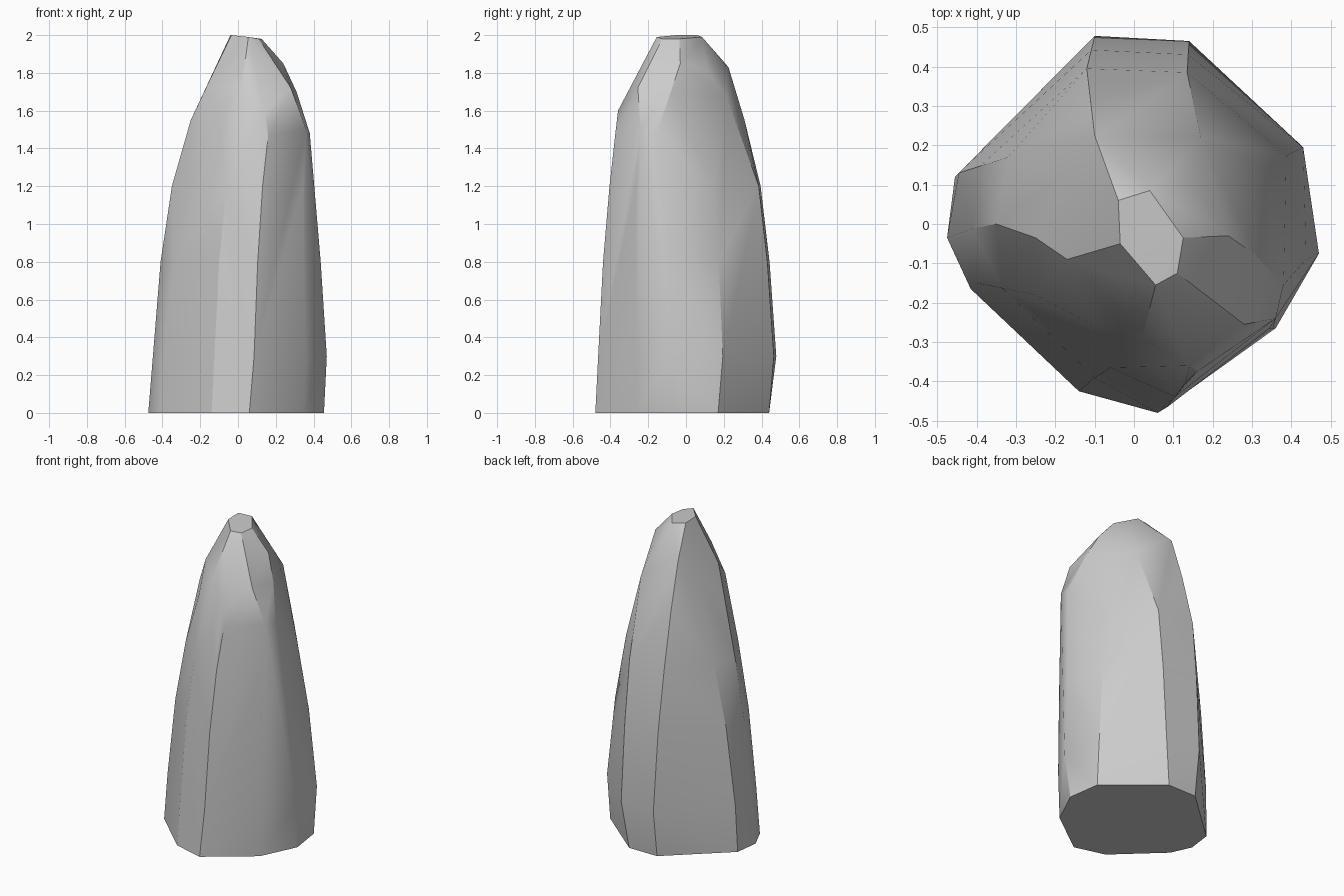
import bpy, bmesh, math
from mathutils import Vector

if "Cube" in bpy.data.objects:
    bpy.data.objects.remove(bpy.data.objects["Cube"])

# Cross-sections of the ten-sided shaft, anticlockwise from the front
foot = [(.06, -.48), (.345, -.27), (.455, -.04), (.425, .17), (.10, .44),
        (-.10, .44), (-.455, .12), (-.475, -.035), (-.415, -.165), (-.14, -.425)]
belly = [(.085, -.465), (.36, -.265), (.47, -.075), (.43, .195), (.14, .465),
         (-.10, .478), (-.445, .13), (-.455, -.02), (-.40, -.15), (-.13, -.41)]
shoulder = [(.13, -.405), (.345, -.265), (.395, -.11), (.33, .145), (.135, .385),
            (-.12, .395), (-.32, .17), (-.35, 0), (-.25, -.18), (-.06, -.365)]

# Corners of the chipped upper facets
chips = [(.16, -.375, 1.47), (.14, -.36, 1.6), (.36, -.24, 1.5), (.28, -.255, 1.72),
         (.38, -.155, 1.48), (.31, -.08, 1.7), (.24, -.03, 1.85), (.26, .04, 1.65),
         (.17, .22, 1.66), (.16, .11, 1.82), (-.11, .31, 1.55), (-.10, .225, 1.83),
         (-.065, .22, 1.83), (-.18, .12, 1.68), (-.25, -.035, 1.55), (-.17, -.09, 1.72),
         (-.10, -.26, 1.57), (0, -.335, 1.45), (.02, -.29, 1.73), (.06, -.2, 1.9)]

# Small sloping tip
tip = [(-.04, .06, 2), (.04, .085, 1.99), (.125, -.035, 1.98),
       (.11, -.125, 1.98), (.055, -.155, 1.99), (-.035, -.05, 2)]


def ring(section, z):
    return [Vector((x, y, z)) for x, y in section]


low, high = ring(belly, .3), ring(shoulder, 1.2)
middle = [a.lerp(b, .43) for a, b in zip(low, high)]
for v in middle:
    v.z = .8

# Stone skin stretched over all the corners
bm = bmesh.new()
for p in ring(foot, 0) + low + middle + high + chips + tip:
    bm.verts.new(p)
hull = bmesh.ops.convex_hull(bm, input=bm.verts[:])
bmesh.ops.delete(bm, geom=[v for v in bm.verts if not v.link_faces], context='VERTS')
bmesh.ops.dissolve_limit(bm, angle_limit=math.radians(2), verts=bm.verts[:], edges=bm.edges[:])
bmesh.ops.recalc_face_normals(bm, faces=bm.faces[:])

mesh = bpy.data.meshes.new("standing_stone")
bm.to_mesh(mesh)
bm.free()
stone = bpy.data.objects.new("standing_stone", mesh)
bpy.context.collection.objects.link(stone)

# Soft shading on shallow facets, crisp main edges
bpy.context.view_layer.objects.active = stone
stone.select_set(True)
bpy.ops.object.shade_smooth_by_angle(angle=math.radians(25))
